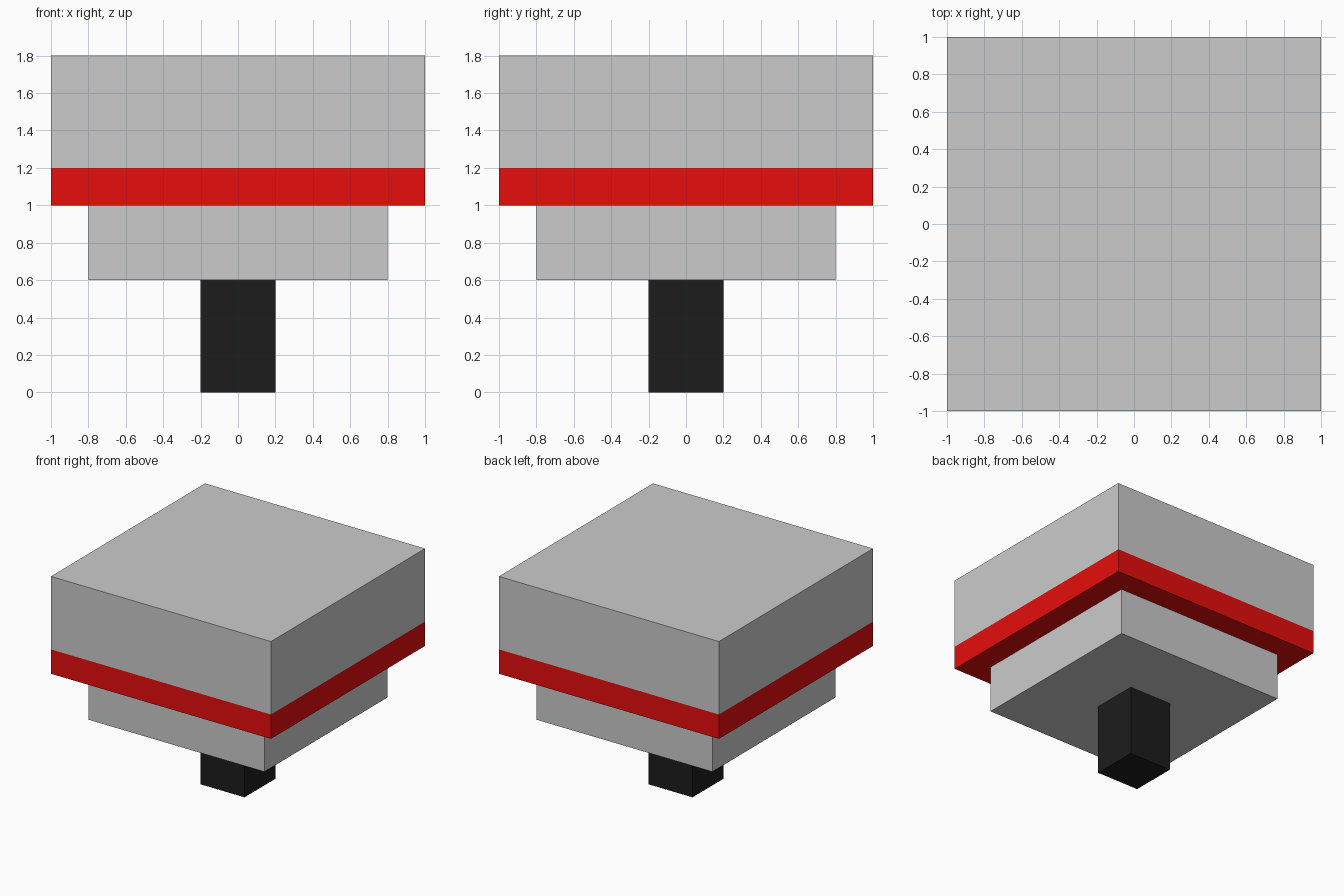
import bpy

if "Cube" in bpy.data.objects:
    bpy.data.objects.remove(bpy.data.objects["Cube"])


def material(name, color):
    mat = bpy.data.materials.new(name)
    mat.diffuse_color = color
    mat.use_nodes = True
    mat.node_tree.nodes["Principled BSDF"].inputs["Base Color"].default_value = mat.diffuse_color
    return mat


def block(name, width, z0, z1, mat=None):
    """Square block centred on the z axis, between two heights."""
    bpy.ops.mesh.primitive_cube_add(size=1, location=(0, 0, (z0 + z1) / 2))
    obj = bpy.context.object
    obj.name = name
    obj.scale = (width, width, z1 - z0)
    bpy.ops.object.transform_apply(location=False, rotation=False, scale=True)
    if mat:
        obj.data.materials.append(mat)
    return obj


black = material("black", (0.012, 0.012, 0.012, 1))
red = material("red", (0.8, 0.004, 0.004, 1))

# Stacked parts from the ground up
block("stem", 0.4, 0.0, 0.6, black)
block("lower_body", 1.6, 0.6, 1.0)
block("red_band", 2.0, 1.0, 1.2, red)
block("upper_body", 2.0, 1.2, 1.8)
